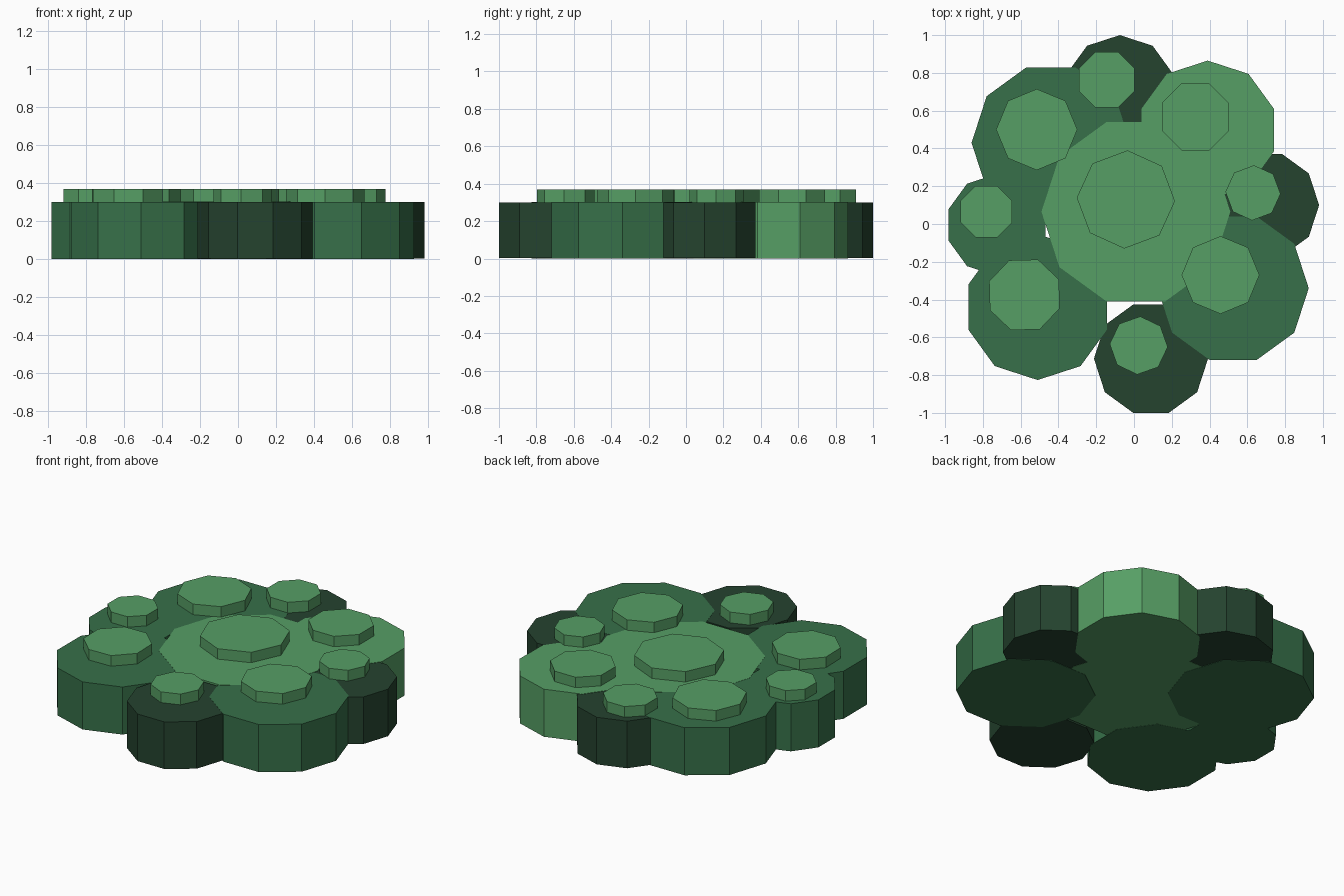
import bpy
import math

if "Cube" in bpy.data.objects:
    bpy.data.objects.remove(bpy.data.objects["Cube"])


def material(name, rgb):
    m = bpy.data.materials.new(name)
    m.diffuse_color = (*rgb, 1.0)
    m.use_nodes = True
    m.node_tree.nodes["Principled BSDF"].inputs["Base Color"].default_value = m.diffuse_color
    return m


light = material("light green", (0.094, 0.345, 0.130))
mid = material("mid green", (0.038, 0.163, 0.067))
dark = material("dark green", (0.018, 0.056, 0.028))

# Hairline offset per shade keeps overlapping leaf faces from coinciding
INSET = {mid: (0.001, 0.0), light: (0.0, 0.001), dark: (0.002, 0.002)}


def disc(name, x, y, radius, sides, turn, z0, z1, mat):
    """Flat-sided disc with its first corner at `turn` degrees from +x."""
    bpy.ops.mesh.primitive_cylinder_add(
        vertices=sides, radius=radius, depth=z1 - z0,
        location=(x, y, (z0 + z1) / 2), rotation=(0, 0, math.radians(turn - 90)))
    ob = bpy.context.object
    ob.name = name
    ob.data.materials.append(mat)


# Ten-sided leaf clumps: name, x, y, radius, turn, colour
clumps = [
    ("centre", 0.01, 0.065, 0.50, 0, light),
    ("back_right", 0.39, 0.497, 0.368, 18, light),
    ("back_left", -0.44, 0.43, 0.42, 0, mid),
    ("front_left", -0.51, -0.44, 0.386, 18, mid),
    ("front_right", 0.525, -0.34, 0.40, 0, mid),
    ("left", -0.725, -0.005, 0.27, 18, mid),
    ("front", 0.09, -0.713, 0.302, 0, dark),
    ("back", -0.075, 0.705, 0.295, 18, dark),
    ("right", 0.695, 0.10, 0.285, 0, dark),
]
for name, x, y, r, turn, mat in clumps:
    top, bottom = INSET[mat]
    disc(name + "_clump", x, y, r, 10, turn, bottom, 0.302 - top, mat)

# Eight-sided highlight caps on each clump: name, x, y, radius, turn
caps = [
    ("centre", -0.043, 0.13, 0.26, -2),
    ("back_right", 0.325, 0.567, 0.192, 22.5),
    ("back_left", -0.515, 0.50, 0.215, 0),
    ("front_left", -0.58, -0.375, 0.20, 24),
    ("front_right", 0.458, -0.27, 0.206, 0),
    ("left", -0.782, 0.065, 0.148, 22.5),
    ("front", 0.025, -0.643, 0.154, -3),
    ("back", -0.144, 0.763, 0.159, 22.5),
    ("right", 0.63, 0.165, 0.146, -2),
]
for name, x, y, r, turn in caps:
    disc(name + "_cap", x, y, r, 8, turn, 0.295, 0.368, light)
